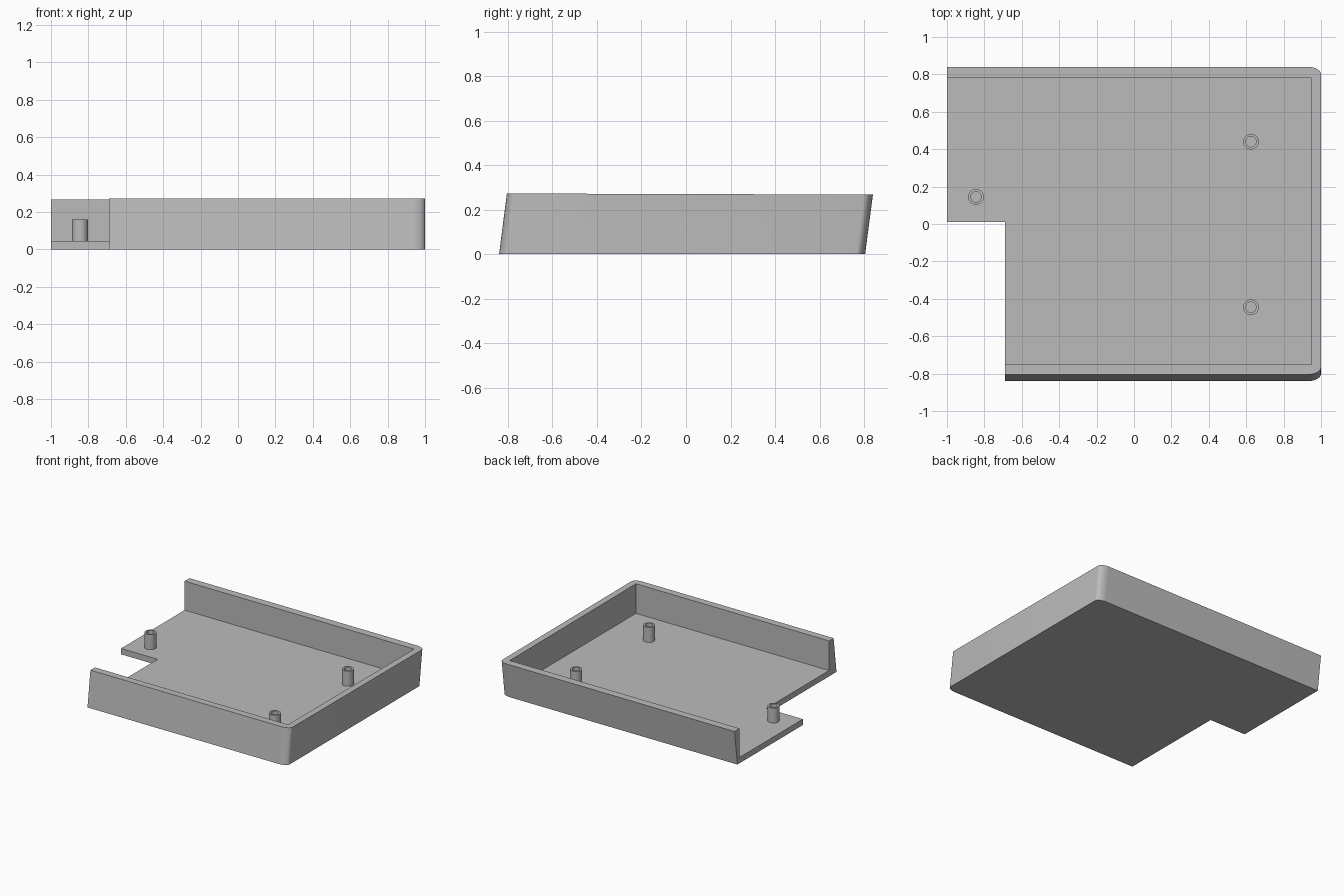
import bpy
import bmesh
from math import sin, cos, pi
from mathutils import Matrix, Vector

cube = bpy.data.objects.get("Cube")
if cube:
    bpy.data.objects.remove(cube, do_unlink=True)

grey = bpy.data.materials.new("light_grey")
grey.use_nodes = True
grey.diffuse_color = (0.5, 0.5, 0.5, 1)
grey.node_tree.nodes["Principled BSDF"].inputs["Base Color"].default_value = (0.5, 0.5, 0.5, 1)

FLOOR = 0.045      # height of the tray floor
LEAN = 0.035       # how far the outer walls lean back at the rim


def add_object(name, bm):
    bmesh.ops.recalc_face_normals(bm, faces=bm.faces)
    mesh = bpy.data.meshes.new(name)
    bm.to_mesh(mesh)
    bm.free()
    mesh.materials.append(grey)
    obj = bpy.data.objects.new(name, mesh)
    bpy.context.collection.objects.link(obj)
    return obj


def box(name, low, high):
    low, high = Vector(low), Vector(high)
    bm = bmesh.new()
    size = Matrix.Diagonal((*(high - low), 1))
    bmesh.ops.create_cube(bm, size=1, matrix=Matrix.Translation((low + high) / 2) @ size)
    return add_object(name, bm)


def activate(obj):
    bpy.ops.object.select_all(action='DESELECT')
    obj.select_set(True)
    bpy.context.view_layer.objects.active = obj


def cut(obj, cutter):
    cutter.hide_render = True
    mod = obj.modifiers.new("cut", 'BOOLEAN')
    mod.operation = 'DIFFERENCE'
    mod.solver = 'EXACT'
    mod.object = cutter
    activate(obj)
    bpy.ops.object.modifier_apply(modifier=mod.name)
    bpy.data.objects.remove(cutter, do_unlink=True)


def corner(cx, cy, start, rx=0.07, ry=0.04, steps=10):
    angles = [start + pi / 2 * i / steps for i in range(steps + 1)]
    return [(cx + rx * cos(a), cy + ry * sin(a)) for a in angles]


def post(name, x, y, outer=0.042, inner=0.028, top=0.16):
    # A tube spun from its rectangular wall section
    bm = bmesh.new()
    section = [(inner, FLOOR), (outer, FLOOR), (outer, top), (inner, top)]
    verts = [bm.verts.new((x + r, y, z)) for r, z in section]
    edges = [bm.edges.new((verts[i], verts[(i + 1) % 4])) for i in range(4)]
    bmesh.ops.spin(bm, geom=verts + edges, cent=(x, y, 0), axis=(0, 0, 1),
                   angle=2 * pi, steps=32, use_merge=True)
    bmesh.ops.remove_doubles(bm, verts=bm.verts, dist=0.0001)
    return add_object(name, bm)


# Leaning outer block with two rounded corners
outline = [(-1, -0.84)] + corner(0.93, -0.80, -pi / 2) + corner(0.93, 0.765, 0) + [(-1, 0.805)]
bm = bmesh.new()
bottom = [bm.verts.new((x, y, 0)) for x, y in outline]
rim = [bm.verts.new((x, y + LEAN, 0.27 - 0.003 * y)) for x, y in outline]
bm.faces.new(bottom)
bm.faces.new(rim)
for i in range(len(outline)):
    j = (i + 1) % len(outline)
    bm.faces.new((bottom[i], bottom[j], rim[j], rim[i]))
tray = add_object("tray", bm)

# Hollow open at one end, then the missing front corner
cut(tray, box("hollow_cutter", (-1.2, -0.75, FLOOR), (0.95, 0.78, 0.6)))
cut(tray, box("notch_cutter", (-1.2, -1.2, -0.2), (-0.69, 0.01, 0.6)))

# Screw posts
parts = [tray,
         post("back_post", 0.625, 0.44),
         post("front_post", 0.625, -0.445),
         post("end_post", -0.845, 0.145)]

for part in parts:
    activate(part)
    bpy.ops.object.shade_smooth_by_angle(angle=pi / 6)
